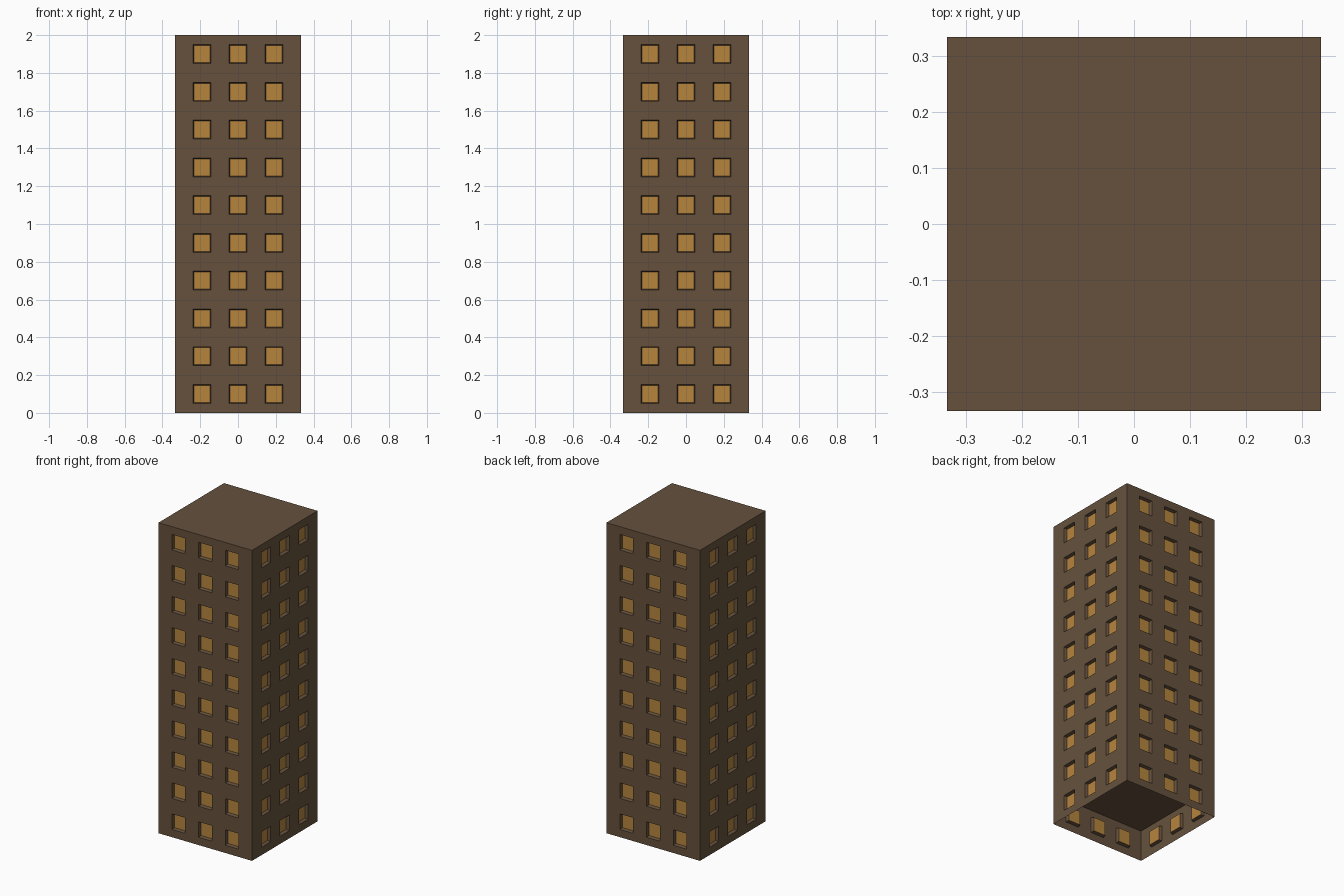
import bpy, bmesh, math
from mathutils import Matrix

if "Cube" in bpy.data.objects:
    bpy.data.objects.remove(bpy.data.objects["Cube"])

WIDTH, FLOORS, STOREY = 2 / 3, 10, 0.2
HALF, CELL = WIDTH / 2, WIDTH / 7


def material(name, rgb):
    m = bpy.data.materials.new(name)
    m.diffuse_color = (*rgb, 1)
    m.use_nodes = True
    m.node_tree.nodes["Principled BSDF"].inputs["Base Color"].default_value = m.diffuse_color
    return m


brown = material("brown_wall", (0.133, 0.083, 0.047))
amber = material("amber_glass", (0.47, 0.235, 0.048))


def make_object(name, bm, mats):
    mesh = bpy.data.meshes.new(name)
    bm.to_mesh(mesh)
    bm.free()
    for m in mats:
        mesh.materials.append(m)
    obj = bpy.data.objects.new(name, mesh)
    bpy.context.collection.objects.link(obj)
    return obj


def wall(name, angle):
    # Thin wall sheet: a grid of cells whose window cells are recessed
    bm = bmesh.new()
    xs = [-HALF + i * CELL for i in range(8)]
    zs = [0] + [f * STOREY + d for f in range(FLOORS) for d in (0.05, 0.15, 0.2)]
    grid = [[bm.verts.new((x, -HALF, z)) for x in xs] for z in zs]
    windows = []
    for r in range(len(zs) - 1):
        for c in range(7):
            f = bm.faces.new((grid[r][c], grid[r][c + 1], grid[r + 1][c + 1], grid[r + 1][c]))
            if r % 3 == 1 and c % 2 == 1:
                windows.append(f)
    bm.normal_update()
    # Slightly tapered reveals, glass at the back
    bmesh.ops.inset_individual(bm, faces=windows, thickness=0.007, depth=-0.02)
    for f in windows:
        f.material_index = 1
    bmesh.ops.rotate(bm, verts=bm.verts, cent=(0, 0, 0), matrix=Matrix.Rotation(angle, 3, 'Z'))
    return make_object(name, bm, [brown, amber])


for i, side in enumerate(("front", "right", "back", "left")):
    wall(side + "_wall", i * math.pi / 2)

# Ceiling of every storey; the topmost is the roof, the ground floor stays open
for f in range(1, FLOORS + 1):
    bm = bmesh.new()
    bmesh.ops.create_grid(bm, x_segments=1, y_segments=1, size=HALF)
    bmesh.ops.translate(bm, verts=bm.verts, vec=(0, 0, f * STOREY))
    make_object("roof" if f == FLOORS else f"ceiling_{f}", bm, [brown])
